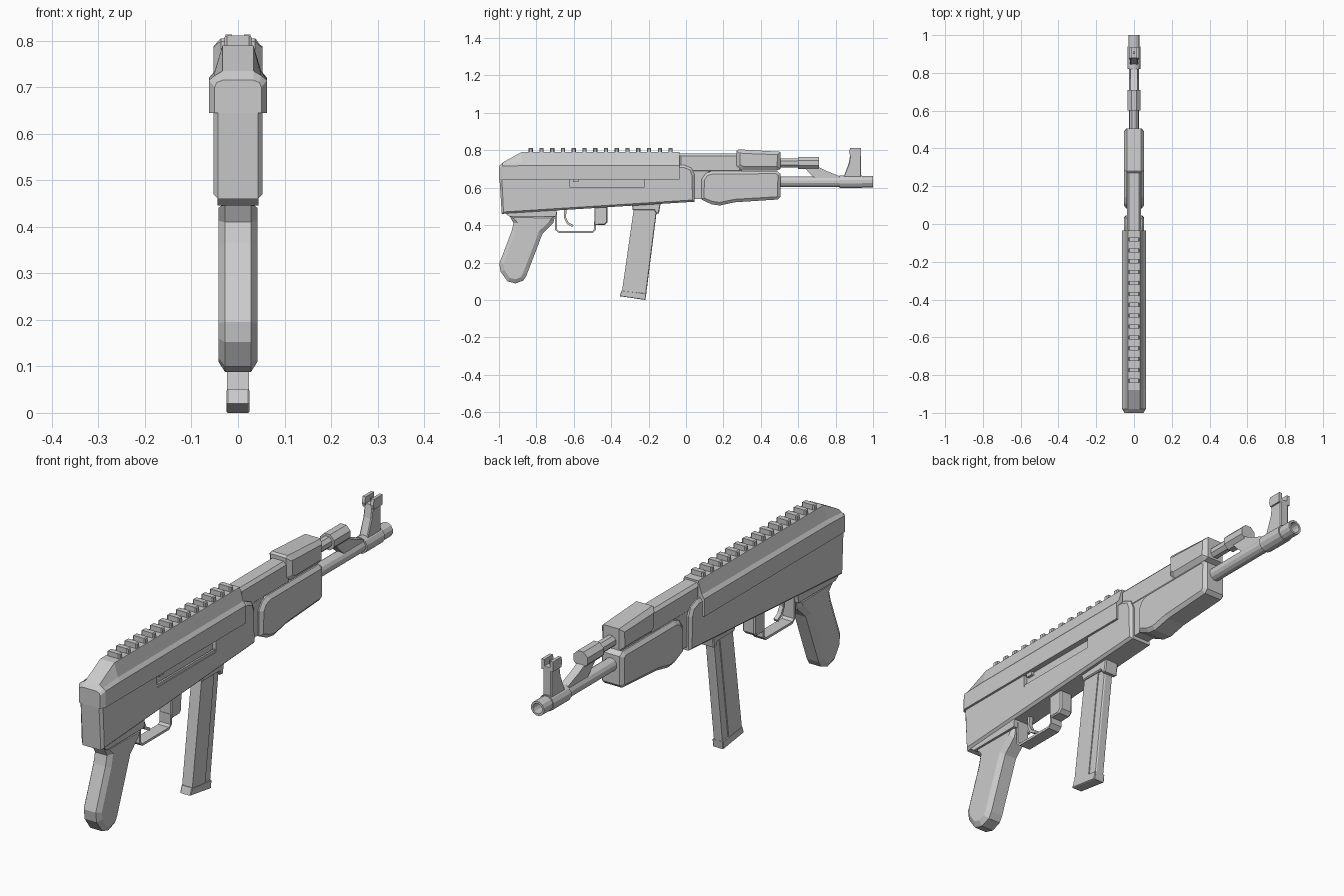
import bpy, bmesh, math
from mathutils import Vector

cube = bpy.data.objects.get("Cube")
if cube:
    bpy.data.objects.remove(cube, do_unlink=True)

grey = bpy.data.materials.new("plain_grey")
grey.use_nodes = True
grey.diffuse_color = (0.6, 0.6, 0.6, 1)
grey.node_tree.nodes["Principled BSDF"].inputs["Base Color"].default_value = (0.6, 0.6, 0.6, 1)


def finish(name, bm):
    bmesh.ops.recalc_face_normals(bm, faces=bm.faces)
    mesh = bpy.data.meshes.new(name)
    bm.to_mesh(mesh)
    bm.free()
    mesh.materials.append(grey)
    obj = bpy.data.objects.new(name, mesh)
    bpy.context.scene.collection.objects.link(obj)
    return obj


def plate(name, outline, half, chamfer=0.0, inset=None, x=0.0):
    """Side outline in (y, z) thickened across x, with chamfered side rims."""
    bm = bmesh.new()
    h = half - chamfer
    face = bm.faces.new([bm.verts.new((x - h, y, z)) for y, z in outline])
    new = bmesh.ops.extrude_face_region(bm, geom=[face], use_keep_orig=True)["geom"]
    bmesh.ops.translate(bm, vec=(2 * h, 0, 0), verts=[g for g in new if isinstance(g, bmesh.types.BMVert)])
    bmesh.ops.recalc_face_normals(bm, faces=bm.faces)
    if chamfer:
        caps = [f for f in bm.faces if abs(f.normal.x) > 0.9]
        bmesh.ops.inset_individual(bm, faces=caps, thickness=inset or chamfer, depth=chamfer)
    return finish(name, bm)


def box(name, half, y0, y1, z0, z1, x=0.0, chamfer=0.0):
    return plate(name, [(y0, z0), (y1, z0), (y1, z1), (y0, z1)], half, chamfer, x=x)


def loft(name, rings):
    """Skin a row of equal rings and cap both ends."""
    bm = bmesh.new()
    rows = [[bm.verts.new(p) for p in ring] for ring in rings]
    for a, b in zip(rows, rows[1:]):
        for i in range(len(a)):
            j = (i + 1) % len(a)
            bm.faces.new((a[i], a[j], b[j], b[i]))
    bm.faces.new(rows[0])
    bm.faces.new(rows[-1])
    return finish(name, bm)


def lathe(name, z, profile, sides):
    turn = [2 * math.pi * (i + 0.5) / sides for i in range(sides)]
    return loft(name, [[(r * math.cos(a), y, z + r * math.sin(a)) for a in turn] for y, r in profile])


def strip(name, path, thick, half):
    """Flat band following a (y, z) path."""
    pts = [Vector(p) for p in path]
    rings = []
    for i, p in enumerate(pts):
        d = (pts[min(i + 1, len(pts) - 1)] - pts[max(i - 1, 0)]).normalized()
        n = Vector((-d.y, d.x)) * thick / 2
        rings.append([(s * half, p.x + k * n.x, p.y + k * n.y)
                      for s, k in ((-1, -1), (1, -1), (1, 1), (-1, 1))])
    return loft(name, rings)


# Lower body with a recessed slot on one side
body = plate("lower_body", [(-.985, .46), (.045, .525), (.045, .67), (.03, .705), (-.01, .722),
                            (-.96, .70), (-.998, .66)], .053, .01, .014)
cutter = box("slot_cutter", .03, -.62, -.225, .59, .66, x=.068)
cutter.hide_render = True
cut = body.modifiers.new("slot", 'BOOLEAN')
cut.operation = 'DIFFERENCE'
cut.object = cutter
bpy.context.view_layer.objects.active = body
bpy.ops.object.modifier_apply(modifier=cut.name)
bpy.data.objects.remove(cutter, do_unlink=True)
box("slot_ledge", .004, -.62, -.225, .59, .602, x=.046)
box("slot_lug", .006, -.605, -.575, .63, .65, x=.046)

# Upper cover: side panel, ledge and sloping roof, tapering at the rear
sections = [(-1.0, .05, .70, .046, .71, .033, .715),
            (-.98, .0625, .715, .05, .725, .033, .735),
            (-.88, .0625, .718, .05, .733, .033, .79),
            (-.035, .0625, .72, .05, .735, .033, .79)]
rings = []
for y, w, z, w2, z2, w3, z3 in sections:
    side = [(w, .645), (w, z), (w2, z2), (w3, z3)]
    rings.append([(a, y, b) for a, b in side] + [(-a, y, b) for a, b in reversed(side)])
loft("upper_cover", rings)

# Toothed top rail
for i in range(14):
    y = -.83 + i * .0575
    box(f"rail_tooth_{i + 1}", .029, y - .011, y + .011, .785, .811, chamfer=.005)

# Front core and top tube cover
box("front_core", .036, -.04, .12, .54, .72)
plate("tube_cover", [(-.04, .68), (.3, .68), (.3, .782), (-.04, .782)], .038, .012, .018)

# Upper and lower handguards
plate("upper_handguard", [(.27, .715), (.3, .692), (.485, .692), (.505, .70), (.505, .792),
                          (.28, .805), (.27, .798)], .053, .016, .022)
plate("lower_handguard", [(.083, .537), (.137, .511), (.18, .505), (.26, .522), (.49, .537), (.505, .552),
                          (.505, .675), (.485, .69), (.14, .69), (.105, .677), (.083, .645)],
      .053, .012, .016)

# Barrel with collar and hollow end
lathe("barrel", .632, [(.48, .028), (.82, .028), (.82, .035), (.94, .035), (.94, .031),
                       (1.0, .031), (1.0, .022), (.92, .022)], 12)
lathe("upper_tube", .732, [(.48, .025), (.6, .025), (.6, .036), (.71, .036)], 8)
plate("tube_bracket", [(.63, .71), (.67, .668), (.69, .65), (.83, .65), (.82, .662), (.75, .69), (.71, .71)], .018)

# Front sight post with two ears
plate("sight_post", [(.84, .65), (.935, .65), (.935, .785), (.88, .785), (.87, .73)], .02, .004)
for s, label in ((1, "left"), (-1, "right")):
    plate(f"sight_ear_{label}", [(.878, .77), (.935, .77), (.935, .813), (.878, .813), (.872, .79)],
          .007, x=s * .02)
box("sight_pin", .005, .9, .912, .78, .803)

# Grip and its top plate
plate("grip_plate", [(-.975, .47), (-.945, .446), (-.695, .446), (-.69, .485)], .044)
plate("grip", [(-.944, .452), (-.70, .452), (-.71, .41), (-.767, .355), (-.853, .13), (-.869, .104),
               (-.912, .088), (-.955, .10), (-.992, .152), (-.998, .195), (-.933, .366), (-.922, .41)],
      .042, .014, .022)

# Trigger guard, trigger and front block
strip("trigger_guard", [(-.695, .47), (-.695, .376), (-.68, .363), (-.50, .363), (-.487, .376), (-.487, .42)],
      .01, .026)
strip("trigger", [(-.645, .49), (-.647, .44), (-.632, .41), (-.605, .395)], .012, .009)
plate("guard_block", [(-.49, .40), (-.435, .40), (-.42, .415), (-.42, .51), (-.49, .51)], .03, .006)

# Magazine, collar and base
plate("magazine_collar", [(-.29, .52), (-.135, .52), (-.145, .462), (-.16, .462), (-.17, .48), (-.285, .48)],
      .032, .005)
plate("magazine_body", [(-.276, .51), (-.19, .51), (-.255, .03), (-.343, .04)], .024)
plate("magazine_front", [(-.195, .51), (-.152, .51), (-.213, .03), (-.26, .035)], .02, .005)
plate("magazine_base", [(-.345, .05), (-.212, .034), (-.217, 0), (-.355, .02)], .025, .003)
